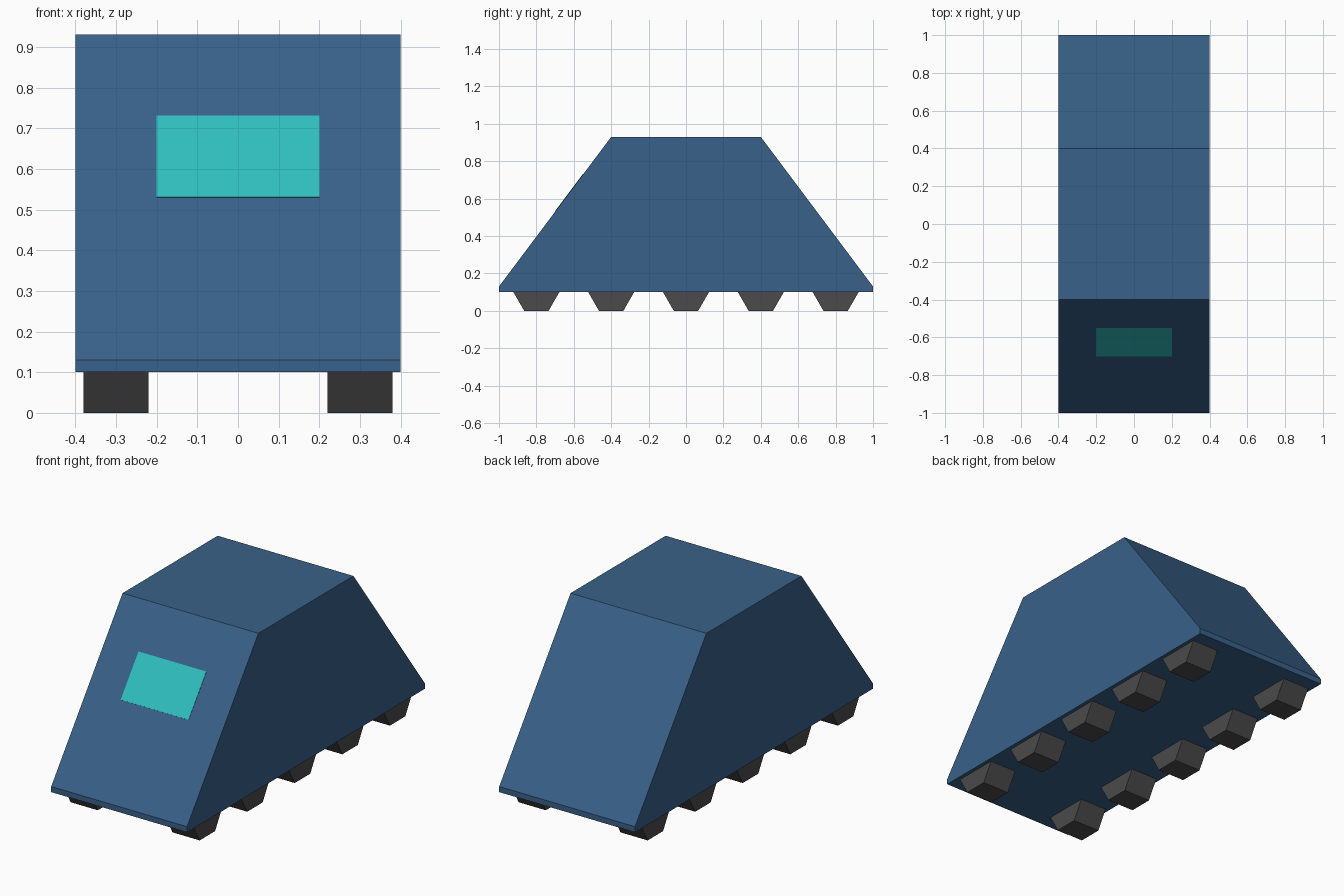
import bpy
import bmesh
from math import atan2, pi
from mathutils import Matrix

if "Cube" in bpy.data.objects:
    bpy.data.objects.remove(bpy.data.objects["Cube"])


def material(name, rgb):
    mat = bpy.data.materials.new(name)
    mat.diffuse_color = (*rgb, 1)
    mat.use_nodes = True
    mat.node_tree.nodes["Principled BSDF"].inputs["Base Color"].default_value = mat.diffuse_color
    return mat


def add_object(name, bm, mat):
    bmesh.ops.recalc_face_normals(bm, faces=bm.faces[:])
    mesh = bpy.data.meshes.new(name)
    bm.to_mesh(mesh)
    bm.free()
    mesh.materials.append(mat)
    obj = bpy.data.objects.new(name, mesh)
    bpy.context.collection.objects.link(obj)
    return obj


blue = material("body_blue", (0.04, 0.12, 0.25))
teal = material("window_teal", (0.03, 0.52, 0.52))
dark = material("wheel_grey", (0.07, 0.07, 0.07))

# Body: side profile (y, z) extruded across x
half_width = 0.4
profile = [(-1, 0.1), (1, 0.1), (1, 0.13), (0.4, 0.93), (-0.4, 0.93), (-1, 0.13)]
bm = bmesh.new()
side = bm.faces.new([bm.verts.new((-half_width, y, z)) for y, z in profile])
ret = bmesh.ops.extrude_face_region(bm, geom=[side])
new_verts = [v for v in ret["geom"] if isinstance(v, bmesh.types.BMVert)]
# Keep the starting side as the closing cap
if not side.is_valid or len(bm.faces) < 8:
    bm.faces.new([v for v in bm.verts if v not in new_verts])
bmesh.ops.translate(bm, verts=new_verts, vec=(2 * half_width, 0, 0))
add_object("body", bm, blue)

# Window: thin panel lying on the sloped front
bm = bmesh.new()
bmesh.ops.create_cube(bm, size=1, matrix=Matrix.Diagonal((0.4, 0.25, 0.004, 1)))
window = add_object("front_window", bm, teal)
window.location = (0, -0.625, 0.63)
window.rotation_euler.x = atan2(0.8, 0.6)

# Wheels: hexagonal, flat side down, five per side
radius, wheel_width = 0.13, 0.16
axle_height = radius * 3 ** 0.5 / 2
for side_name, x in (("left", -0.3), ("right", 0.3)):
    for i in range(5):
        bm = bmesh.new()
        bmesh.ops.create_cone(bm, cap_ends=True, segments=6, radius1=radius,
                              radius2=radius, depth=wheel_width)
        # Axis to x, with a corner pointing along y
        bmesh.ops.rotate(bm, verts=bm.verts[:], matrix=Matrix.Rotation(pi / 2, 3, "Y"))
        if max(v.co.z for v in bm.verts) > radius * 0.95:
            bmesh.ops.rotate(bm, verts=bm.verts[:], matrix=Matrix.Rotation(pi / 6, 3, "X"))
        wheel = add_object(f"{side_name}_wheel_{i + 1}", bm, dark)
        wheel.location = (x, -0.8 + 0.4 * i, axle_height)
